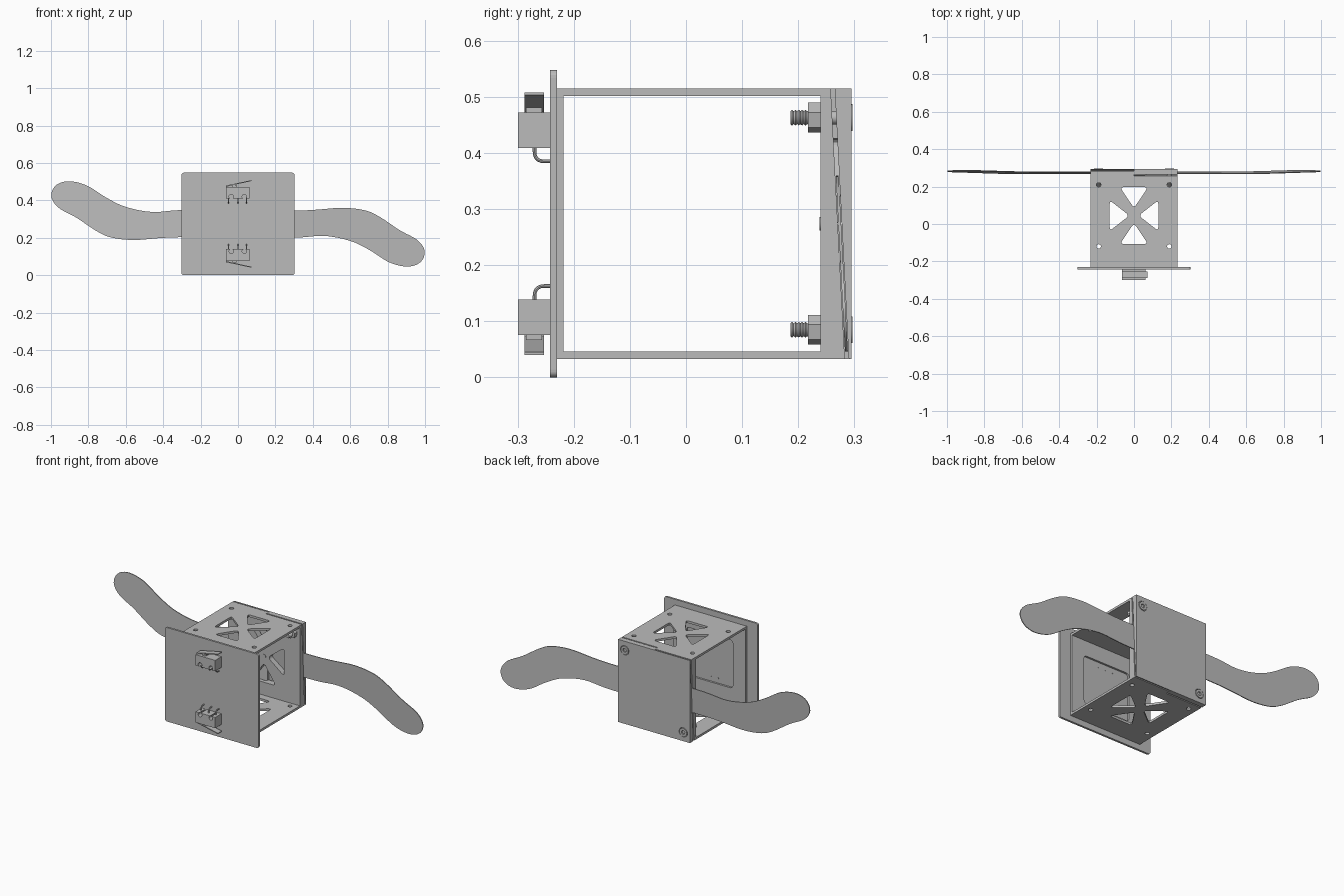
import bpy, bmesh, math
from mathutils import Vector

cube = bpy.data.objects.get("Cube")
if cube:
    bpy.data.objects.remove(cube, do_unlink=True)

grey = bpy.data.materials.new("plain_grey")
grey.use_nodes = True
COLOUR = (0.5, 0.5, 0.5, 1)
grey.diffuse_color = COLOUR
grey.node_tree.nodes["Principled BSDF"].inputs["Base Color"].default_value = COLOUR

MID = 0.274                      # height of the centre
LOW, TOP = MID - 0.241, MID + 0.241
SIDE = 0.232                     # half width of the box
BACK_IN, BACK_OUT = 0.24, 0.295
BOLT = 0.189                     # bolt and hole offset from the centre


def add(name, data):
    obj = bpy.data.objects.new(name, data)
    bpy.context.collection.objects.link(obj)
    data.materials.append(grey)
    return obj


def finish(name, bm):
    bmesh.ops.remove_doubles(bm, verts=bm.verts, dist=1e-5)
    bmesh.ops.recalc_face_normals(bm, faces=bm.faces)
    mesh = bpy.data.meshes.new(name)
    bm.to_mesh(mesh)
    bm.free()
    return add(name, mesh)


def prism(name, outlines, axis, lo, hi):
    """Extrude flat outlines along an axis; lo and hi may depend on (u, v)."""
    place = {"x": lambda u, v, w: (w, u, v),
             "y": lambda u, v, w: (u, w, v),
             "z": lambda u, v, w: (u, v, w)}[axis]
    level = lambda end, u, v: end(u, v) if callable(end) else end
    bm = bmesh.new()
    for pts in outlines:
        rings = [[bm.verts.new(place(u, v, level(e, u, v))) for u, v in pts] for e in (lo, hi)]
        bm.faces.new(rings[0])
        bm.faces.new(rings[1])
        for i in range(len(pts)):
            j = (i + 1) % len(pts)
            bm.faces.new((rings[0][i], rings[0][j], rings[1][j], rings[1][i]))
    return finish(name, bm)


def rect(u0, u1, v0, v1):
    return [(u0, v0), (u1, v0), (u1, v1), (u0, v1)]


def circle(u, v, r, n=20, turn=0.0):
    return [(u + r * math.cos(turn + math.tau * i / n), v + r * math.sin(turn + math.tau * i / n))
            for i in range(n)]


def rounded(pts, r, steps=5):
    """Round the corners of a polygon by cutting back r along each edge."""
    out = []
    for i, p in enumerate(pts):
        p = Vector(p)
        a = p + (Vector(pts[i - 1]) - p).normalized() * r
        b = p + (Vector(pts[(i + 1) % len(pts)]) - p).normalized() * r
        for k in range(steps + 1):
            t = k / steps
            out.append(tuple(a * (1 - t) ** 2 + p * 2 * t * (1 - t) + b * t * t))
    return out


def smooth_loop(pts, steps=6):
    """Open Catmull-Rom line through the points."""
    v = [Vector(p) for p in [pts[0]] + pts + [pts[-1]]]
    out = []
    for a, b, c, d in zip(v, v[1:], v[2:], v[3:]):
        for k in range(steps):
            t = k / steps
            out.append(tuple(0.5 * (2 * b + (c - a) * t + (2 * a - 5 * b + 4 * c - d) * t * t
                                    + (3 * b - a - 3 * c + d) * t ** 3)))
    return out + [tuple(pts[-1])]


def bake(obj):
    """Replace an object's data by its evaluated mesh."""
    name = obj.name
    mesh = bpy.data.meshes.new_from_object(
        obj.evaluated_get(bpy.context.evaluated_depsgraph_get()))
    bpy.data.objects.remove(obj, do_unlink=True)
    new = bpy.data.objects.new(name, mesh)
    bpy.context.collection.objects.link(new)
    return new


def cut(target, outlines, axis, lo, hi):
    tool = prism("cutter", outlines, axis, lo, hi)
    mod = target.modifiers.new("cut", "BOOLEAN")
    mod.operation, mod.solver, mod.object = "DIFFERENCE", "EXACT", tool
    bpy.context.view_layer.update()
    new = bake(target)
    bpy.data.objects.remove(tool, do_unlink=True)
    return new


def lathe_y(name, profile, x, z, n=24):
    bm = bmesh.new()
    verts = [bm.verts.new((x + r, y, z)) for r, y in profile]
    edges = [bm.edges.new(e) for e in zip(verts, verts[1:])]
    bmesh.ops.spin(bm, geom=verts + edges, cent=(x, 0, z), axis=(0, 1, 0),
                   angle=math.tau, steps=n, use_merge=False)
    return finish(name, bm)


def cross_holes(cv):
    """Four rounded triangles that leave an X of material around (0, cv)."""
    upright = [(-0.075, 0.152), (0.075, 0.152), (0, 0.04)]
    sideways = [(0.13, -0.082), (0.13, 0.082), (0.025, 0)]
    return [rounded([(s * u, cv + s * v) for u, v in tri], 0.022)
            for tri in (upright, sideways) for s in (1, -1)]


# front plate and the inner wall of the box with its window
prism("front_plate", [rounded(rect(-0.302, 0.302, 0, 2 * MID), 0.014)], "y", -0.242, -0.23)
wall = prism("front_wall", [rect(-SIDE, SIDE, LOW, TOP)], "y", -0.23, -0.218)
cut(wall, [rounded(rect(-0.15, 0.15, MID - 0.14, MID + 0.14), 0.02)], "y", -0.229, -0.2)

# top and bottom panels
for name, z in (("bottom_panel", LOW), ("top_panel", TOP - 0.013)):
    panel = prism(name, [rect(-SIDE, SIDE, -0.218, BACK_IN)], "z", z, z + 0.013)
    holes = [circle(sx * BOLT, y, 0.012) for sx in (-1, 1) for y in (-0.12, 0.21)]
    cut(panel, cross_holes(0.045) + holes, "z", z - 0.01, z + 0.03)

# back block: two halves, each split by a slanted slot that holds a blade
blade_edge = [(0, 0.345), (0.3, 0.345), (0.42, 0.35), (0.56, 0.36), (0.68, 0.346), (0.76, 0.31),
              (0.865, 0.24), (0.96, 0.187), (0.998, 0.127), (0.975, 0.069), (0.907, 0.046),
              (0.81, 0.068), (0.7, 0.136), (0.6, 0.183), (0.46, 0.21), (0.3, 0.2), (0, 0.2)]
for s, side in ((1, "left"), (-1, "right")):
    height = lambda z: MID + s * (z - MID)

    def slant(z, offset):
        return 0.274 - s * (z - MID) * 0.052 + offset

    x0, x1 = sorted((0, s * SIDE))
    gap = 0.0036
    inner = prism(side + "_inner_block",
                  [[(BACK_IN, LOW), (slant(LOW, -gap), LOW), (slant(TOP, -gap), TOP), (BACK_IN, TOP)]],
                  "x", x0, x1)
    cut(inner, cross_holes(MID), "y", 0.2, 0.32)
    outer = prism(side + "_outer_block",
                  [[(BACK_OUT, LOW), (slant(LOW, gap), LOW), (slant(TOP, gap), TOP), (BACK_OUT, TOP)]],
                  "x", x0, x1)
    bx, bz = s * BOLT, MID + s * BOLT
    cut(outer, [circle(bx, bz, 0.027, 24)], "y", 0.288, 0.32)

    # blade lying in the slot
    outline = [(s * x, height(z)) for x, z in smooth_loop(blade_edge)]
    prism(side + "_blade", [outline], "y",
          lambda u, v: slant(v, -0.0025), lambda u, v: slant(v, 0.0025))

    # bolt with a socket head and thread, and its nut
    head = [(0, 0.289), (0.011, 0.289), (0.011, 0.297), (0.024, 0.297), (0.024, 0.288), (0.0125, 0.28)]
    pitch = 0.006
    thread = [(0.014 if i % 2 else 0.0115, 0.24 - i * pitch / 2) for i in range(19)]
    lathe_y(side + "_bolt", head + thread + [(0, thread[-1][1])], bx, bz)
    prism(side + "_nut", [circle(bx, bz, 0.027, 6, math.radians(20))], "y", 0.217, BACK_IN)

# small centre pin
prism("centre_pin", [circle(0, MID, 0.012)], "y", 0.238, 0.262)

# two lever switches on the front plate, mirrored top to bottom
for s, side in ((1, "upper"), (-1, "lower")):
    up = lambda pts: [(u, MID + s * v) for u, v in pts]
    body = prism(side + "_switch_body", [up(rect(-0.065, 0.062, 0.135, 0.198))], "y", -0.299, -0.242)
    cut(body, [up(circle(x, 0.146, 0.012)) for x in (-0.036, 0.034)], "y", -0.31, -0.22)
    prism(side + "_switch_button", [up(rect(-0.03, -0.008, 0.197, 0.207))], "y", -0.285, -0.257)
    lever = prism(side + "_switch_lever",
                  [up([(-0.065, 0.196), (-0.06, 0.196), (-0.058, 0.2), (0.072, 0.229),
                       (0.072, 0.234), (-0.065, 0.205)])], "y", -0.288, -0.253)
    for x in (-0.05, 0, 0.046):
        path = bpy.data.curves.new(side + "_switch_pin", "CURVE")
        path.dimensions = "3D"
        path.bevel_depth, path.bevel_resolution, path.use_fill_caps = 0.0032, 2, True
        bend = rounded([(-0.27, 0.14), (-0.27, 0.111), (-0.227, 0.111)], 0.018)[6:12]
        line = [(-0.27, 0.14)] + bend + [(-0.227, 0.111)]
        spline = path.splines.new("POLY")
        spline.points.add(len(line) - 1)
        for point, (y, h) in zip(spline.points, line):
            point.co = (x, y, MID + s * h, 1)
        pin = add(side + "_switch_pin", path)
        bpy.context.view_layer.update()
        bake(pin)

# smooth the round parts, keep edges sharp
bpy.ops.object.select_all(action="DESELECT")
for obj in bpy.context.scene.objects:
    if obj.type == "MESH" and any(w in obj.name for w in ("pin", "bolt", "blade", "panel")):
        obj.select_set(True)
        bpy.context.view_layer.objects.active = obj
bpy.ops.object.shade_smooth_by_angle(angle=math.radians(30))
